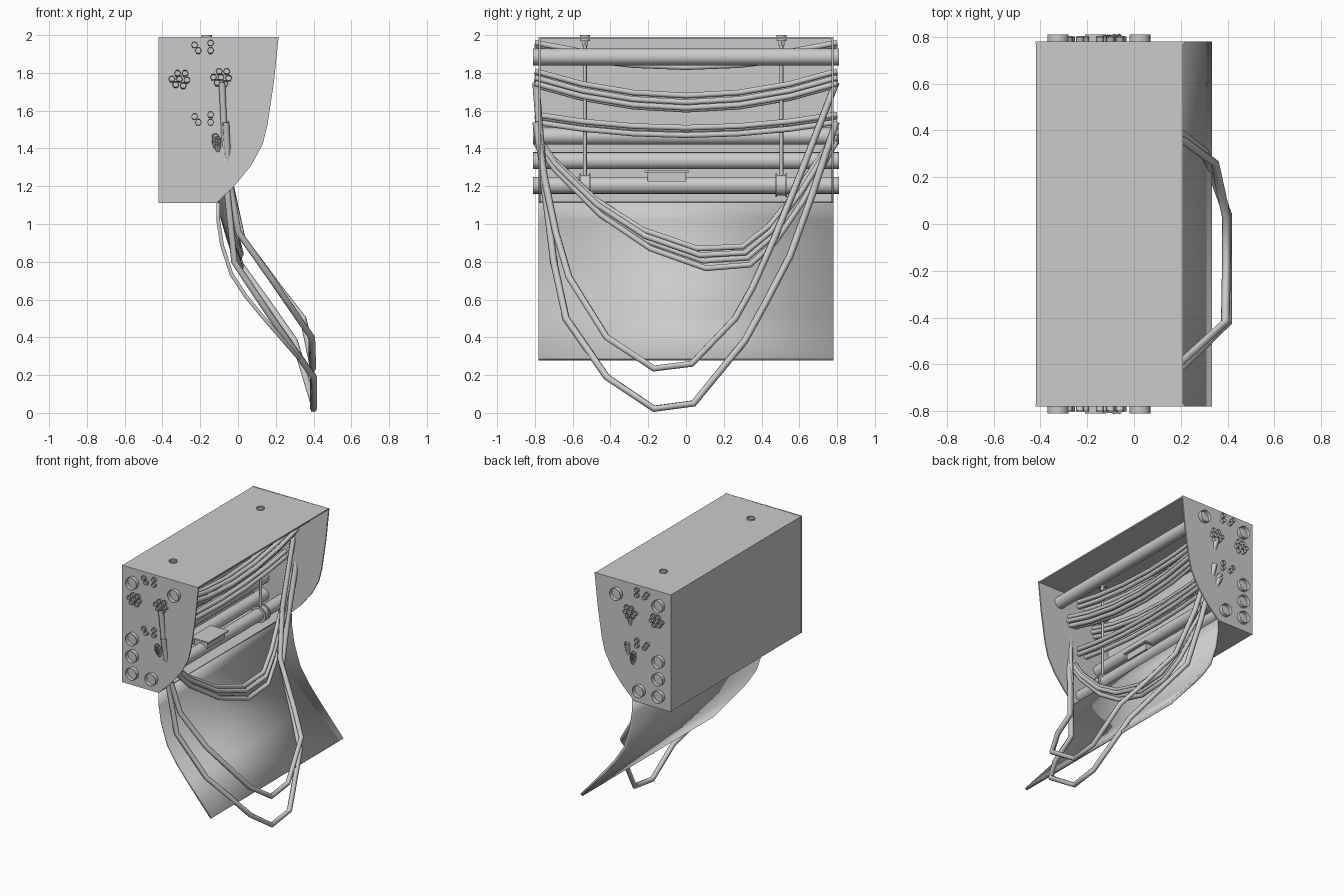
import bpy, math
from mathutils import Vector

if "Cube" in bpy.data.objects:
    bpy.data.objects.remove(bpy.data.objects["Cube"])


def mesh_object(name, verts, faces, thickness=0.0, offset=0.0):
    me = bpy.data.meshes.new(name)
    me.from_pydata(verts, [], faces)
    ob = bpy.data.objects.new(name, me)
    bpy.context.collection.objects.link(ob)
    if thickness:
        mod = ob.modifiers.new("thickness", "SOLIDIFY")
        mod.thickness, mod.offset = thickness, offset
    return ob


def sheet(name, profile, half, thickness, offset):
    """Sheet metal: an (x, z) profile swept along y."""
    n = len(profile)
    verts = [(x, y, z) for y in (-half, half) for x, z in profile]
    faces = [(i, i + 1, n + i + 1, n + i) for i in range(n - 1)]
    return mesh_object(name, verts, faces, thickness, offset)


def tube(name, points, radius, resolution=1, caps=False):
    """Round tube along a polyline, open at the ends by default."""
    cu = bpy.data.curves.new(name, "CURVE")
    cu.dimensions = "3D"
    cu.bevel_depth, cu.bevel_resolution = radius, resolution
    cu.use_fill_caps = caps
    sp = cu.splines.new("POLY")
    sp.points.add(len(points) - 1)
    for p, co in zip(sp.points, points):
        p.co = (*co, 1)
    tmp = bpy.data.objects.new(name + "_path", cu)
    bpy.context.collection.objects.link(tmp)
    bpy.context.view_layer.update()
    dg = bpy.context.evaluated_depsgraph_get()
    me = bpy.data.meshes.new_from_object(tmp.evaluated_get(dg))
    bpy.data.objects.remove(tmp)
    ob = bpy.data.objects.new(name, me)
    bpy.context.collection.objects.link(ob)
    me.shade_smooth()
    if caps:
        me.set_sharp_from_angle(angle=math.radians(40))
    return ob


def box(name, lo, hi):
    verts = [(x, y, z) for x in (lo[0], hi[0]) for y in (lo[1], hi[1]) for z in (lo[2], hi[2])]
    faces = [(0, 1, 3, 2), (4, 6, 7, 5), (0, 4, 5, 1), (2, 3, 7, 6), (0, 2, 6, 4), (1, 5, 7, 3)]
    return mesh_object(name, verts, faces)


# Casing: top, back and bottom sheet, open towards +x
T = 0.01
sheet("casing_shell", [(0.21, 1.985), (-0.415, 1.985), (-0.415, 1.115), (-0.11, 1.115)], 0.775, T, 0)

# Curved end plates
end = [(-0.42, 1.11), (-0.115, 1.11), (-0.02, 1.20), (0.07, 1.31), (0.13, 1.42),
       (0.155, 1.52), (0.19, 1.75), (0.215, 1.99), (-0.42, 1.99)]
for side, label in ((-1, "front"), (1, "rear")):
    mesh_object("end_plate_" + label, [(x, side * 0.775, z) for x, z in end],
                [tuple(range(len(end)))], T, 0)

# Bent flap hanging from the bottom edge
flap = sheet("hanging_flap", [(-0.105, 1.115), (-0.105, 1.02), (-0.085, 0.89), (-0.035, 0.735),
                              (0.04, 0.62), (0.13, 0.51), (0.325, 0.285)], 0.78, 0.02, 0)
flap.data.shade_smooth()
flap.data.set_sharp_from_angle(angle=math.radians(40))

# Large straight pipes running through both end plates
pipes = [(-0.325, 1.885), (0.025, 1.885), (-0.325, 1.465), (-0.325, 1.335), (-0.325, 1.205), (-0.165, 1.205)]
for i, (x, z) in enumerate(pipes):
    tube(f"pipe_{i + 1}", [(x, -0.81, z), (x, 0.81, z)], 0.045, 8)

# Bundles of slightly sagging cables
R = 0.017
bundle = [(-0.35, 1.77), (-0.32, 1.80), (-0.28, 1.80), (-0.31, 1.77), (-0.27, 1.765), (-0.33, 1.74), (-0.29, 1.735)]
group = [(-0.23, 1.95), (-0.21, 1.92), (-0.145, 1.96), (-0.145, 1.92)]
cables = [(x, z, 0.13) for x, z in bundle]
cables += [(x + 0.22, z + 0.01, 0.13) for x, z in bundle]
cables += [(x, z, 0.09) for x, z in group]
cables += [(x, z - 0.38, 0.07) for x, z in group]
for i, (x, z, sag) in enumerate(cables):
    ys = (-0.8, -0.55, -0.28, 0, 0.28, 0.55, 0.8)
    tube(f"cable_{i + 1}", [(x, y, z - sag * (1 - (y / 0.8) ** 2)) for y in ys], R)

# Loose cables drooping out of the casing
droop = [(-0.12, -0.795, 1.47), (-0.115, -0.70, 1.34), (-0.09, -0.48, 1.13), (-0.04, -0.23, 0.97),
         (0.0, 0.06, 0.87), (0.0, 0.30, 0.88), (-0.03, 0.44, 0.99), (-0.07, 0.60, 1.19), (-0.12, 0.795, 1.48)]
for i, drop in enumerate((0, 0.035, 0.065, 0.105)):
    pts = []
    for x, y, z in droop:
        w = 1 - (y / 0.8) ** 2
        pts.append((x + 0.012 * (i % 2), y + 0.015 * i * w, z - drop * (0.4 + 0.6 * w)))
    tube(f"drooping_cable_{i + 1}", pts, R)

# Two long hanging loops
loops = [
    [(-0.065, -0.795, 1.54), (-0.05, -0.75, 1.25), (0.0, -0.69, 0.96), (0.17, -0.62, 0.72),
     (0.39, -0.42, 0.40), (0.395, -0.17, 0.235), (0.395, 0.03, 0.26), (0.345, 0.26, 0.50),
     (0.22, 0.35, 0.66), (0.02, 0.47, 0.93), (-0.05, 0.60, 1.25), (-0.085, 0.795, 1.75)],
    [(-0.085, -0.795, 1.75), (-0.06, -0.75, 1.20), (-0.02, -0.70, 0.80), (0.18, -0.635, 0.50),
     (0.40, -0.42, 0.19), (0.40, -0.17, 0.022), (0.40, 0.04, 0.05), (0.30, 0.31, 0.38),
     (0.16, 0.42, 0.58), (-0.02, 0.55, 0.83), (-0.05, 0.67, 1.16), (-0.065, 0.795, 1.54)]]
for i, pts in enumerate(loops):
    tube(f"hanging_loop_{i + 1}", pts, 0.019)

# Threaded hangers: rod, top nut, lower nut and clamp around the lower pipe
X, Z = -0.165, 1.205
for i, y in enumerate((-0.535, 0.505)):
    n = i + 1
    tube(f"hanger_rod_{n}", [(X, y, 1.25), (X, y, 1.99)], 0.01, 2)
    tube(f"hanger_top_nut_{n}", [(X, y, 1.97), (X, y, 2.0)], 0.027, 4)
    tube(f"hanger_lower_nut_{n}", [(X, y, 1.945), (X, y, 1.97)], 0.018, 1, True)
    tube(f"clamp_band_{n}", [(X, y - 0.022, Z), (X, y + 0.022, Z)], 0.054, 8, True)
    for s in (-1, 1):
        tube(f"clamp_rim_{n}_{s}", [(X, y + s * 0.022, Z), (X, y + s * 0.03, Z)], 0.062, 8, True)

# Small bracket resting on the lower pipes
box("bracket_body", (-0.22, -0.205, 1.225), (-0.11, 0.0, 1.275))
box("bracket_plate", (-0.24, -0.22, 1.272), (-0.09, 0.015, 1.282))
